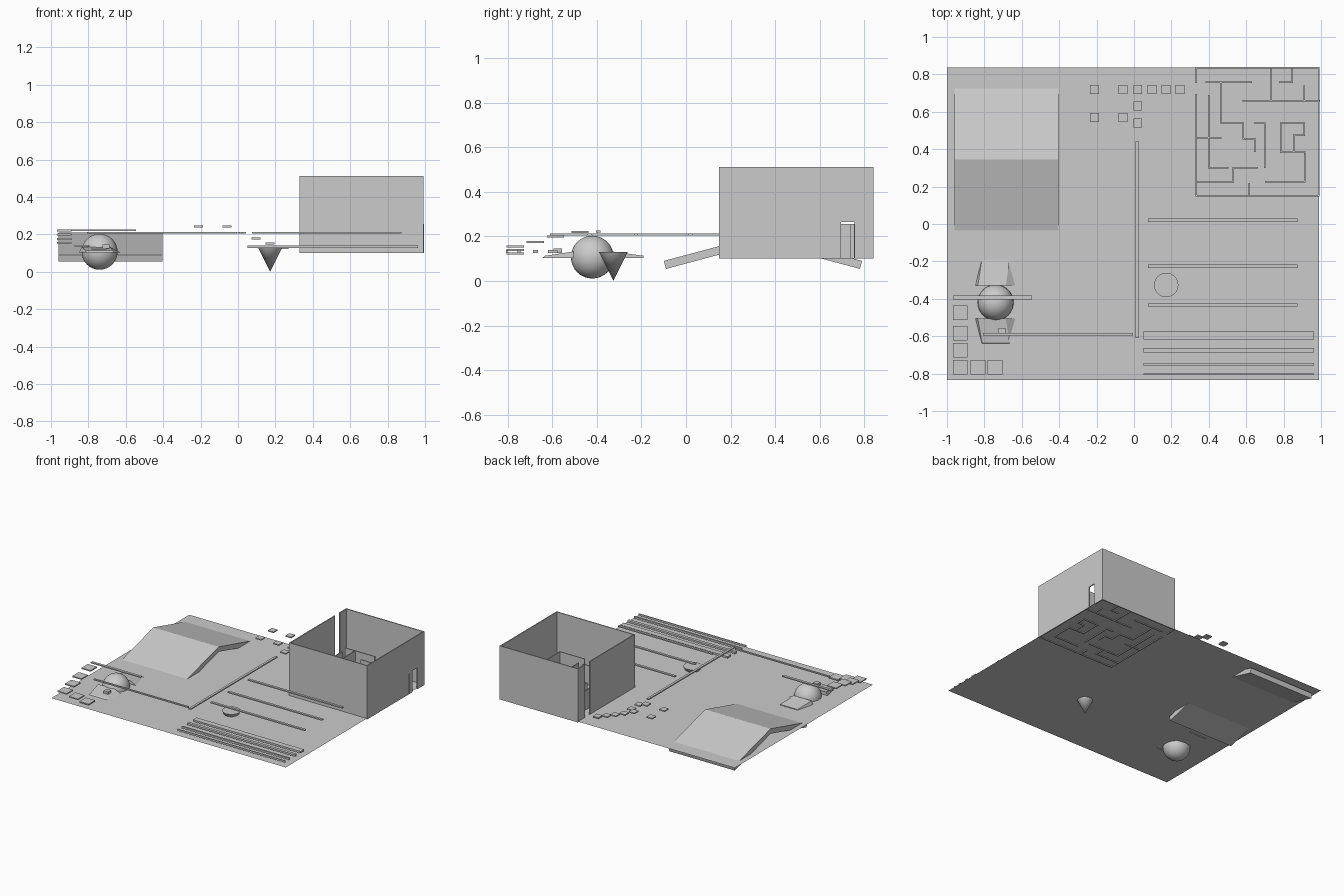
import bpy, bmesh, math

if "Cube" in bpy.data.objects:
    bpy.data.objects.remove(bpy.data.objects["Cube"])

G = 0.107  # level of the ground sheet


def mesh_object(name, verts, faces):
    me = bpy.data.meshes.new(name)
    me.from_pydata(verts, [], faces)
    ob = bpy.data.objects.new(name, me)
    bpy.context.collection.objects.link(ob)
    bm = bmesh.new()
    bm.from_mesh(me)
    bmesh.ops.recalc_face_normals(bm, faces=bm.faces)
    bm.to_mesh(me)
    bm.free()
    return ob


BOX_FACES = [(0, 1, 2, 3), (4, 5, 6, 7), (0, 1, 5, 4), (1, 2, 6, 5), (2, 3, 7, 6), (3, 0, 4, 7)]


def box(name, x0, x1, y0, y1, z0, z1):
    v = [(x, y, z) for z in (z0, z1) for x, y in ((x0, y0), (x1, y0), (x1, y1), (x0, y1))]
    return mesh_object(name, v, BOX_FACES)


# Ground sheet
mesh_object("ground_sheet", [(-1, -.835, G), (.99, -.835, G), (.99, .838, G), (-1, .838, G)], [(0, 1, 2, 3)])

# Ridge made of two tilted slabs
a = math.radians(15)
for side in (-1, 1):
    L, t = 0.46, 0.037
    slab = box("ramp_slab", -.96, -.405, -L, 0, -t, 0)
    slab.scale.y = -side
    slab.data.transform(slab.matrix_basis.Identity(4))
    slab.scale.y = 1
    for v in slab.data.vertices:
        y, z = v.co.y, v.co.z
        v.co.y = 0.345 - side * (y * math.cos(a) - z * math.sin(a))
        v.co.z = 0.209 + y * math.sin(a) + z * math.cos(a)
    bm = bmesh.new()
    bm.from_mesh(slab.data)
    bmesh.ops.recalc_face_normals(bm, faces=bm.faces)
    bm.to_mesh(slab.data)
    bm.free()

# Ball and upside-down cone sunk into the ground
bpy.ops.mesh.primitive_uv_sphere_add(segments=32, ring_count=16, radius=.096, location=(-.74, -.42, G))
bpy.context.object.name = "ball"
bpy.ops.object.shade_smooth_by_angle()
bpy.ops.mesh.primitive_cone_add(vertices=32, radius1=0, radius2=.065, depth=.13, location=(.172, -.326, .066))
bpy.context.object.name = "inverted_cone"
bpy.ops.object.shade_smooth_by_angle()

# Flared kickers leading up to the ball
for name, far, near, lip in (("kicker_back", -.19, -.33, 0), ("kicker_front", -.645, -.505, .012)):
    mesh_object(name, [(-.813, far, G - .005), (-.665, far, G - .005), (-.625, near, G - .005), (-.85, near, G - .005),
                       (-.813, far + lip, G + .006), (-.665, far + lip, G + .006),
                       (-.685, near, .132), (-.835, near, .132)], BOX_FACES)
box("small_block", -.725, -.688, -.593, -.556, .125, .145)


# Floating stepping plates: (x, y, top height)
def plates(name, size, thick, spots):
    h = size / 2
    for x, y, z in spots:
        box(name, x - h, x + h, y - h, y + h, z - thick, z)


plates("stair_plate", .078, .009, [(-.93, -.475, .225), (-.93, -.585, .204), (-.93, -.675, .18),
                                   (-.93, -.765, .159), (-.834, -.765, .143), (-.743, -.765, .128)])
plates("stepping_plate", .048, .009, [(.245, .72, .13), (.17, .72, .156), (.097, .72, .182), (.02, .72, .213),
                                      (.02, .63, .213), (.02, .54, .213), (-.06, .72, .247), (-.06, .57, .247),
                                      (-.21, .72, .247), (-.21, .57, .247)])

# Floating beams
box("beam_short", -.968, -.545, -.403, -.383, .218, .226)
box("beam_left", -.807, -.005, -.597, -.584, .205, .214)
box("beam_long", .009, .027, -.61, .44, .205, .214)
for y in (.02, -.225, -.433):
    box("beam_right", .075, .875, y - .009, y + .009, .205, .214)

# Low rails of decreasing width
for y, w in ((-.597, .043), (-.675, .023), (-.749, .013), (-.803, .007)):
    box("low_rail", .05, .963, y - w / 2, y + w / 2, .126, .14)

# Tall enclosure with one slot and one doorway
B, T, w = .101, .512, .008
box("enclosure_front", .33, .993, .148, .148 + w, B, T)
box("enclosure_back", .33, .993, .84 - w, .84, B, T)
for y0, y1 in ((.148, .695), (.755, .84)):
    box("enclosure_left", .33, .33 + w, y0, y1, B, T)
    box("enclosure_right", .985, .993, y0, y1, B, T)
box("door_lintel", .985, .993, .695, .755, .265, T)

# Maze walls: vertical runs (x, y0, y1) and horizontal runs (y, x0, x1)
m, top = .004, .255
for x, y0, y1 in ((.73, .655, .84), (.845, .757, .84), (.91, .66, .74), (.465, .54, .757), (.40, .30, .69),
                  (.583, .455, .54), (.645, .385, .455), (.70, .30, .54), (.785, .38, .54), (.91, .475, .54),
                  (.855, .39, .475), (.912, .225, .38), (.53, .225, .30), (.615, .15, .22)):
    box("maze_wall", x - m, x + m, y0, y1, B, top)
for y, x0, x1 in ((.757, .385, .628), (.757, .78, .845), (.66, .585, .99), (.54, .465, .583), (.54, .645, .70),
                  (.46, .337, .465), (.455, .583, .645), (.30, .40, .50), (.30, .53, .66), (.54, .785, .91),
                  (.475, .855, .91), (.385, .785, .912), (.225, .705, .912), (.225, .337, .53)):
    box("maze_wall", x0 - m, x1 + m, y - m, y + m, B, top)
